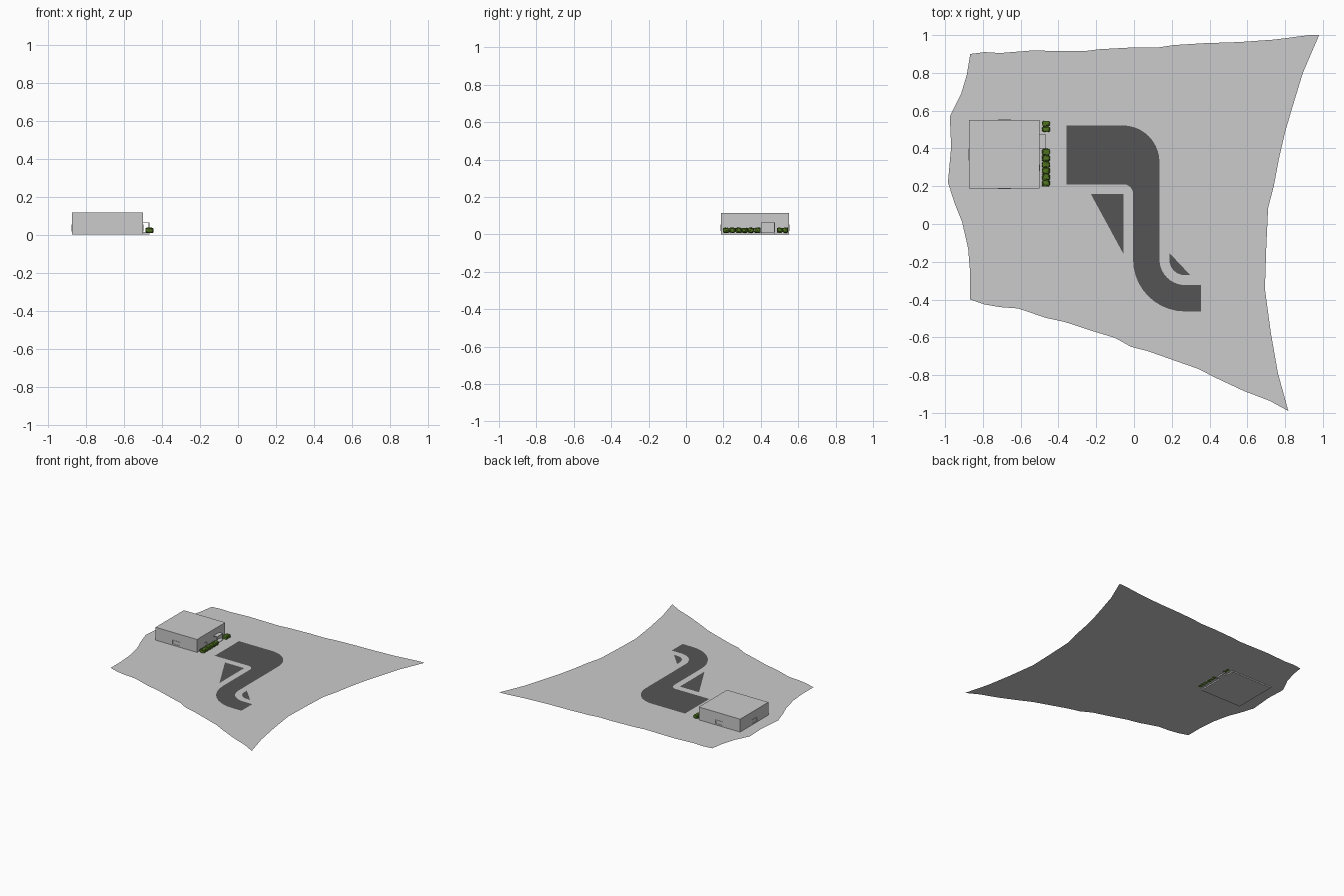
import bpy, bmesh, math, random
from mathutils import Vector

if "Cube" in bpy.data.objects:
    bpy.data.objects.remove(bpy.data.objects["Cube"])

random.seed(4)
GROUND = 0.010


def material(name, colour):
    m = bpy.data.materials.new(name)
    m.diffuse_color = (*colour, 1)
    m.use_nodes = True
    m.node_tree.nodes["Principled BSDF"].inputs["Base Color"].default_value = m.diffuse_color
    return m


asphalt = material("asphalt", (0.09, 0.09, 0.09))
leaves = material("leaves", (0.08, 0.17, 0.015))


def make_object(name, bm, mat=None):
    me = bpy.data.meshes.new(name)
    bm.to_mesh(me)
    bm.free()
    ob = bpy.data.objects.new(name, me)
    bpy.context.collection.objects.link(ob)
    if mat:
        me.materials.append(mat)
    return ob


def flat(name, pts, z, mat=None):
    bm = bmesh.new()
    f = bm.faces.new([bm.verts.new((x, y, z)) for x, y in pts])
    f.normal_update()
    if f.normal.z < 0:
        f.normal_flip()
    bmesh.ops.triangulate(bm, faces=bm.faces[:])
    return make_object(name, bm, mat)


def add_box(bm, x0, x1, y0, y1, z0, z1):
    vs = bmesh.ops.create_cube(bm, size=1)["verts"]
    for v in vs:
        v.co = Vector((x1 if v.co.x > 0 else x0,
                       y1 if v.co.y > 0 else y0,
                       z1 if v.co.z > 0 else z0))


def boxes(name, specs, mat=None):
    bm = bmesh.new()
    for s in specs:
        add_box(bm, *s)
    return make_object(name, bm, mat)


def arc(cx, cy, r, a0, a1, n=10):
    return [(cx + r * math.cos(math.radians(a0 + (a1 - a0) * i / n)),
             cy + r * math.sin(math.radians(a0 + (a1 - a0) * i / n)))
            for i in range(n + 1)]


# Irregular plot of land
flat("ground", [
    (-.867, .90), (-.79, .91), (-.71, .905), (-.545, .918), (-.265, .915),
    (-.185, .925), (0, .935), (.13, .935), (.21, .947), (.37, .957),
    (.555, .963), (.74, .976), (.93, 1.0), (.98, 1.0),
    (.894, .80), (.836, .61), (.80, .487), (.767, .344), (.74, .20),
    (.71, .085), (.70, -.13), (.693, -.344), (.725, -.58), (.762, -.79),
    (.817, -.99), (.72, -.937), (.582, -.884), (.434, -.815), (.34, -.767),
    (.07, -.672), (-.016, -.65), (-.10, -.603), (-.206, -.571),
    (-.365, -.519), (-.466, -.497), (-.614, -.447), (-.71, -.44),
    (-.79, -.426), (-.867, -.40), (-.867, -.265), (-.878, -.13),
    (-.91, .01), (-.95, .11), (-.985, .22), (-.968, .407), (-.975, .571),
    (-.915, .69), (-.885, .79)], GROUND)


# Driveway outline, widened by d for the pavement
def driveway(d):
    return ([(-.357, .522 + d)]
            + arc(-.06, .327, .195 + d, 90, 0)
            + arc(.27, -.188, .135 - d, 180, 270)
            + [(.355, -.323 - d), (.355, -.463 - d)]
            + arc(.27, -.188, .275 + d, 270, 180)
            + arc(-.055, .16, .05 - d * .95, 0, 90, 6)
            + [(-.357, .21 - d)])


flat("pavement", driveway(.05), GROUND + .001)
flat("driveway", driveway(0), GROUND + .002, asphalt)

# Planting islands beside the driveway
flat("large_island", [(-.228, .158), (-.055, .158), (-.055, -.16)],
     GROUND + .002, asphalt)
flat("small_island", [(.187, -.153)] + arc(.27, -.188, .083, 180, 270, 8)
     + [(.298, -.271)], GROUND + .002, asphalt)

# Building block
boxes("building", [(-.873, -.5, .187, .55, 0, .115)])


# Window: thin frame bars with a sill, on a wall along x or along y
def window(name, axis, wall, out, a0, a1, z0=.017, z1=.052):
    t = .003
    w0, w1 = sorted((wall, wall + out * .003))
    bars = [(a0, a1, z0, z0 + .005), (a0, a1, z1 - t, z1),
            (a0, a0 + t, z0, z1), (a1 - t, a1, z0, z1)]
    if axis == "x":
        boxes(name, [(p, q, w0, w1, r, s) for p, q, r, s in bars])
    else:
        boxes(name, [(w0, w1, p, q, r, s) for p, q, r, s in bars])


window("front_window", "x", .187, -1, -.72, -.652)
window("back_window", "x", .55, 1, -.72, -.652)
window("left_window", "y", -.873, -1, .335, .40)
window("entrance_window", "y", -.5, 1, .28, .315)

# Entrance porch: step, posts, canopy
boxes("porch", [
    (-.5, -.467, .40, .475, 0, .013),
    (-.5, -.467, .40, .475, .060, .064),
    (-.472, -.467, .40, .404, .013, .060),
    (-.472, -.467, .471, .475, .013, .060)])


# Clipped shrubs made of jagged blobs
def hedge(name, y0, y1, n):
    bm = bmesh.new()
    step = (y1 - y0) / n
    for i in range(n):
        vs = bmesh.ops.create_icosphere(bm, subdivisions=3, radius=1)["verts"]
        for v in vs:
            c = [math.copysign(abs(k) ** .5, k) for k in v.co]
            j = random.uniform(.86, 1.06)
            v.co = Vector((-.466 + c[0] * .021 * j,
                           y0 + (i + .5) * step + c[1] * step * .52 * j,
                           .022 + c[2] * .014 * j))
    return make_object(name, bm, leaves)


hedge("long_hedge", .198, .398, 6)
hedge("short_hedge", .487, .546, 2)
